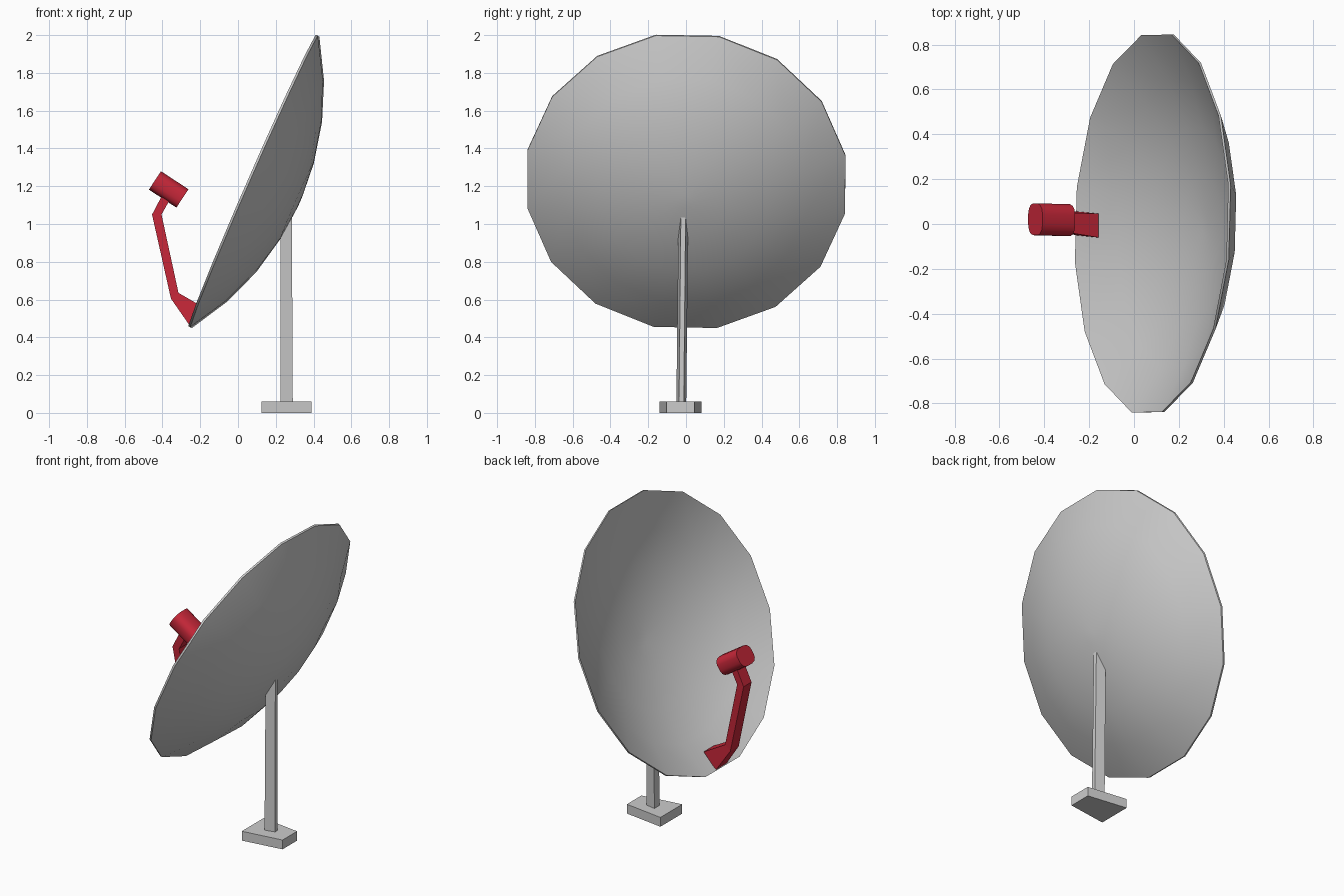
import bpy, bmesh, math
from mathutils import Vector

if "Cube" in bpy.data.objects:
    bpy.data.objects.remove(bpy.data.objects["Cube"])

red = bpy.data.materials.new("red_paint")
red.diffuse_color = (0.56, 0.02, 0.04, 1)
red.use_nodes = True
red.node_tree.nodes["Principled BSDF"].inputs["Base Color"].default_value = red.diffuse_color


def make_object(name, bm, mat=None, smooth=None):
    bmesh.ops.recalc_face_normals(bm, faces=bm.faces)
    mesh = bpy.data.meshes.new(name)
    bm.to_mesh(mesh)
    bm.free()
    obj = bpy.data.objects.new(name, mesh)
    bpy.context.collection.objects.link(obj)
    if mat:
        mesh.materials.append(mat)
    if smooth:
        bpy.ops.object.select_all(action='DESELECT')
        obj.select_set(True)
        bpy.context.view_layer.objects.active = obj
        bpy.ops.object.shade_smooth_by_angle(angle=math.radians(smooth))
    return obj


def loft(name, rings, mat=None, smooth=None):
    """Skin a list of equal-length closed rings and cap both ends."""
    bm = bmesh.new()
    loops = [[bm.verts.new(p) for p in ring] for ring in rings]
    n = len(loops[0])
    for a, b in zip(loops, loops[1:]):
        for i in range(n):
            j = (i + 1) % n
            bm.faces.new((a[i], a[j], b[j], b[i]))
    bm.faces.new(loops[0])
    bm.faces.new(loops[-1])
    return make_object(name, bm, mat, smooth)


# Dish: 16-sided shallow spherical shell, tilted back and slightly turned
SIDES, RIM, CURVE, DEPTH, THICK = 16, 0.858, 1.54, 0.268, 0.012
center = Vector((0.083, 0.002, 1.226))
side = Vector((0.0257, 1, -0.018)).normalized()
up = Vector((0.4007, 0, 0.916))
up = (up - up.dot(side) * side).normalized()
back = side.cross(up)


def dish_ring(r, d):
    ring = []
    for i in range(SIDES):
        a = 2 * math.pi * (i + 0.5) / SIDES
        ring.append(center + side * (r * math.cos(a)) + up * (r * math.sin(a)) + back * d)
    return ring


def bowl(r):
    return DEPTH - CURVE + math.sqrt(CURVE ** 2 - r ** 2)


radii = [0.04, 0.22, 0.44, 0.65, RIM]
outer = [dish_ring(r, bowl(r)) for r in radii]
inner = [dish_ring(r, bowl(r) - THICK) for r in reversed(radii)]
loft("dish", outer + inner, smooth=35)

# Base: tapered plate, narrower towards the back of the dish
plate = [(0.125, -0.14), (0.39, -0.103), (0.39, 0.045), (0.125, 0.082)]
loft("base_plate", [[(x, y, z) for x, y in plate] for z in (0, 0.06)])

# Pole: wedge-shaped post, its top sloped to meet the dish
foot = [(0.225, -0.051), (0.29, -0.037), (0.29, -0.012), (0.225, 0.001)]
loft("pole", [[(x, y, 0.05) for x, y in foot],
              [(x - (0.005 if x > 0.25 else 0), y + 0.01, 1.055 if x > 0.25 else 0.945)
               for x, y in foot]])

# Feed arm: bent bar, pairs of (lower, upper) side-view points with half width
arm = [((-0.252, 0.457), (-0.158, 0.545), 0.053),
       ((-0.355, 0.605), (-0.315, 0.635), 0.043),
       ((-0.455, 1.05), (-0.405, 1.05), 0.04),
       ((-0.40, 1.155), (-0.36, 1.13), 0.04)]


def arm_ring(low, high, w):
    pts = []
    for (x, z), s in ((low, -1), (low, 1), (high, 1), (high, -1)):
        pts.append((x, -0.003 - 0.1 * (x + 0.2) + s * w, z))
    return pts


loft("feed_arm", [arm_ring(*a) for a in arm], red)

# Feed horn: short rounded block aimed at the dish
axis = Vector((0.145, -0.004, -0.095)).normalized()
across = Vector((0, 1, 0))
tall = Vector((0.55, 0, 0.835)).normalized()
horn_center = Vector((-0.367, 0.019, 1.183))


def power(v):
    return math.copysign(abs(v) ** 0.7, v)


rings = []
for end in (-0.087, 0.087):
    ring = []
    for i in range(16):
        a = 2 * math.pi * (i + 0.5) / 16
        ring.append(horn_center + axis * end + across * (0.072 * power(math.cos(a)))
                    + tall * (0.059 * power(math.sin(a))))
    rings.append(ring)
loft("feed_horn", rings, red, smooth=40)
